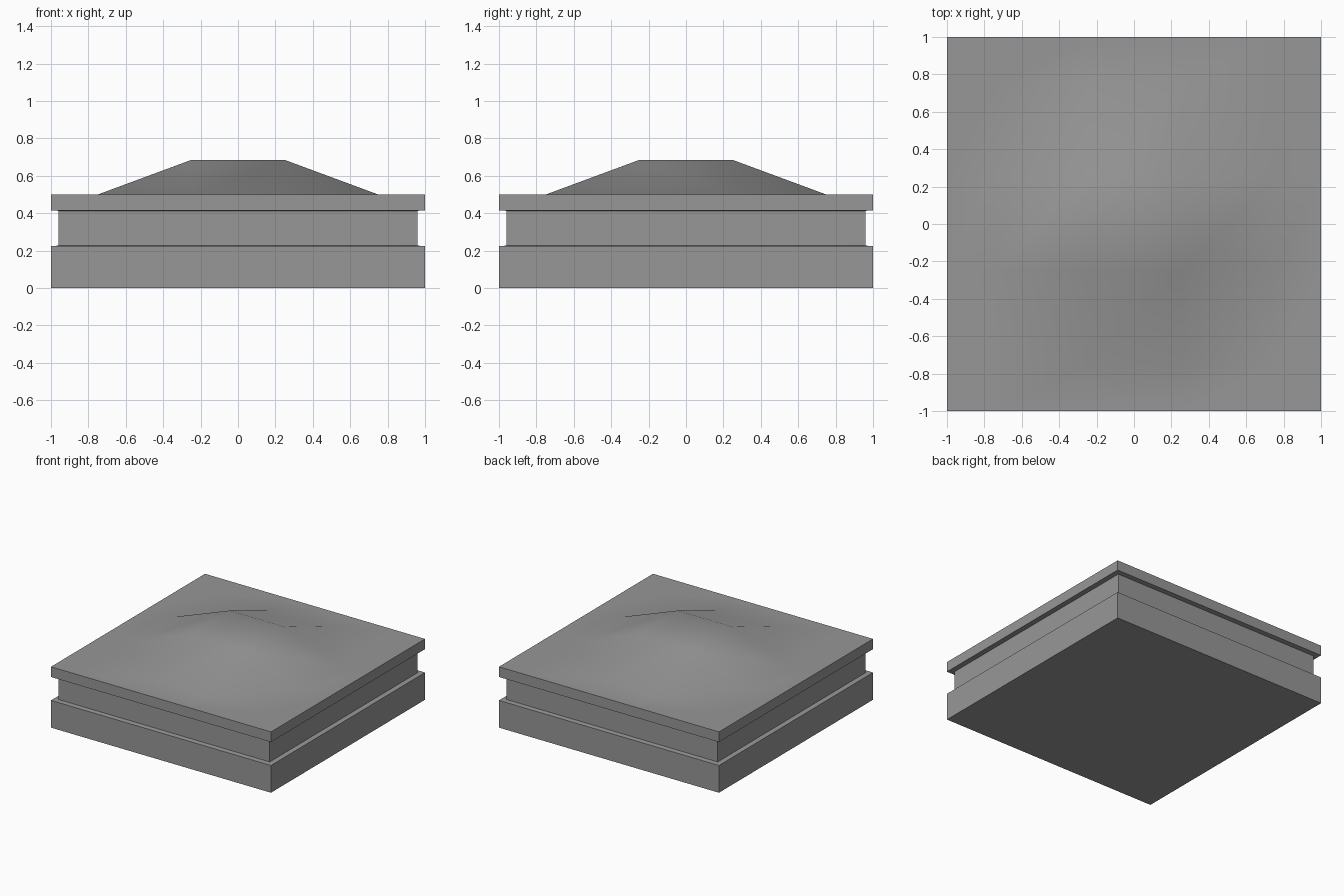
import bpy, bmesh, math

if "Cube" in bpy.data.objects:
    bpy.data.objects.remove(bpy.data.objects["Cube"])

bm = bmesh.new()

# Coordinates of the top surface grid, shared with the outline of the walls
grid = [-1, -0.75, -0.25, 0.25, 0.75, 1]
LAST = len(grid) - 1
TOP, PEAK = 0.5, 0.685

# Square outline as grid indices, counter-clockwise
outline = ([(i, 0) for i in range(LAST)] + [(LAST, j) for j in range(LAST)]
           + [(i, LAST) for i in range(LAST, 0, -1)] + [(0, j) for j in range(LAST, 0, -1)])

# Top surface: flat rim rising to a low square plateau
top = {}
for i, x in enumerate(grid):
    for j, y in enumerate(grid):
        raised = abs(x) < 0.5 and abs(y) < 0.5
        top[i, j] = bm.verts.new((x, y, PEAK if raised else TOP))

for i in range(LAST):
    for j in range(LAST):
        a, b, c, d = (top[k] for k in ((i, j), (i + 1, j), (i + 1, j + 1), (i, j + 1)))
        if i in (1, 3) and j in (1, 3):
            # Hill corners fold across the slope
            if i == j:
                bm.faces.new((a, b, d))
                bm.faces.new((b, c, d))
            else:
                bm.faces.new((a, b, c))
                bm.faces.new((a, c, d))
        else:
            bm.faces.new((a, b, c, d))

# Walls: slab edge, recessed band and base, from top to bottom
profile = [(1, 0.416), (0.96, 0.413), (0.96, 0.227), (1, 0.224), (1, 0)]
upper = [top[k] for k in outline]
for half, z in profile:
    lower = [bm.verts.new((grid[i] * half, grid[j] * half, z)) for i, j in outline]
    n = len(outline)
    for k in range(n):
        m = (k + 1) % n
        bm.faces.new((upper[k], lower[k], lower[m], upper[m]))
    upper = lower

# Underside
bm.faces.new(upper[::-1])
bmesh.ops.recalc_face_normals(bm, faces=bm.faces)

mesh = bpy.data.meshes.new("hill_tile")
bm.to_mesh(mesh)
bm.free()
tile = bpy.data.objects.new("hill_tile", mesh)
bpy.context.collection.objects.link(tile)

# Dark grey stone
stone = bpy.data.materials.new("dark_grey")
stone.diffuse_color = (0.31, 0.31, 0.31, 1)
stone.use_nodes = True
stone.node_tree.nodes["Principled BSDF"].inputs["Base Color"].default_value = stone.diffuse_color
mesh.materials.append(stone)

# Soft hill, sharp tile edges
bpy.context.view_layer.objects.active = tile
tile.select_set(True)
bpy.ops.object.shade_smooth_by_angle(angle=math.radians(40))
